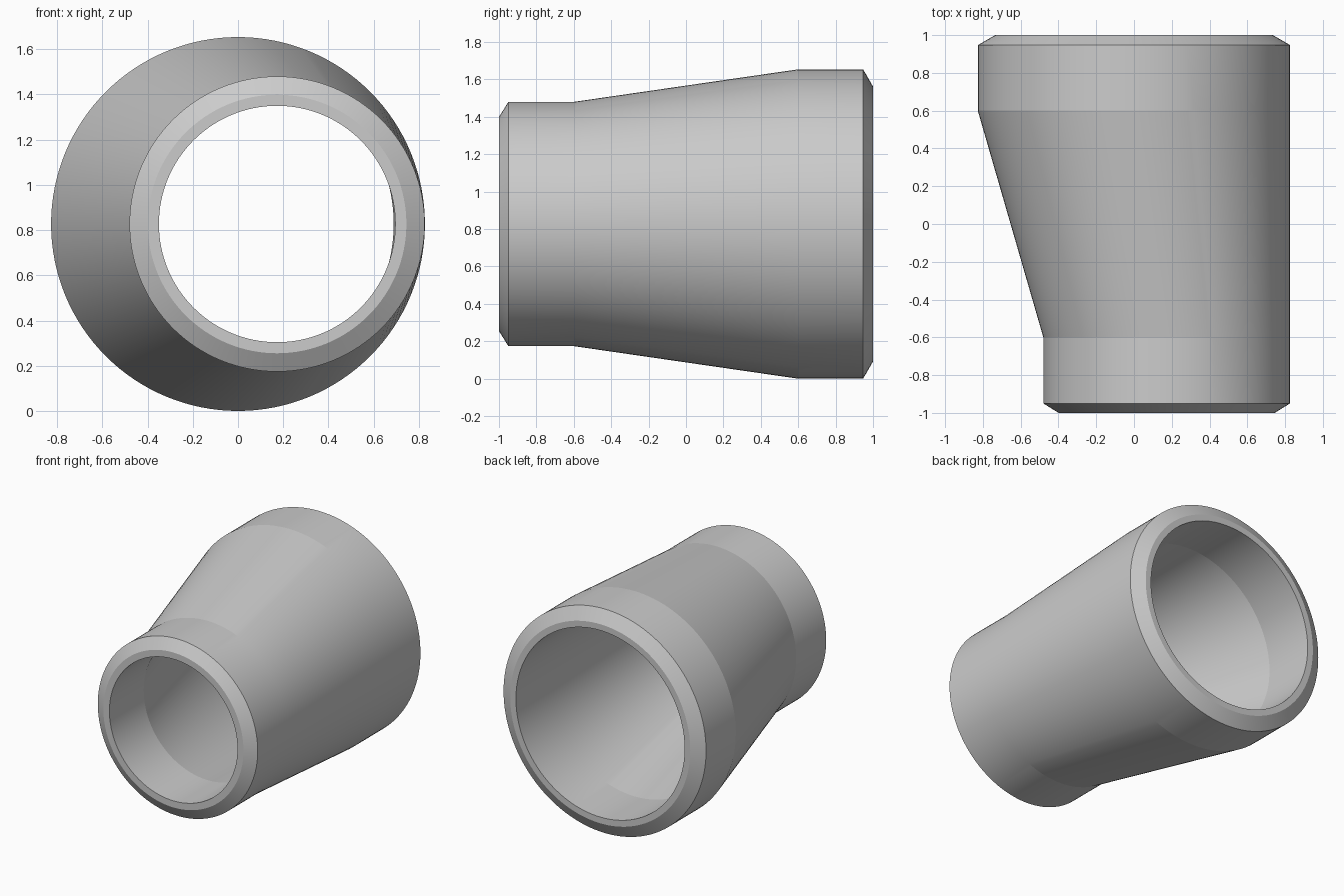
import bpy, bmesh, math

if "Cube" in bpy.data.objects:
    bpy.data.objects.remove(bpy.data.objects["Cube"])

SEGMENTS = 128
CENTRE_Z = 0.827
BIG_X, SMALL_X = 0.0, 0.173

# Closed wall profile: (y, radius, centre x), outside front to back, then inside back to front
rings = [
    (-1.0, 0.572, SMALL_X),
    (-0.95, 0.653, SMALL_X),
    (-0.6, 0.653, SMALL_X),
    (0.6, 0.827, BIG_X),
    (0.947, 0.827, BIG_X),
    (1.0, 0.735, BIG_X),
    (1.0, 0.689, BIG_X),
    (0.6, 0.689, BIG_X),
    (-0.6, 0.523, SMALL_X),
    (-1.0, 0.523, SMALL_X),
]


def add_ring(bm, y, radius, cx):
    step = 2 * math.pi / SEGMENTS
    return [bm.verts.new((cx + radius * math.cos(i * step), y,
                          CENTRE_Z + radius * math.sin(i * step)))
            for i in range(SEGMENTS)]


# Eccentric pipe reducer: skin neighbouring rings into a hollow shell
bm = bmesh.new()
loops = [add_ring(bm, *r) for r in rings]
for a, b in zip(loops, loops[1:] + loops[:1]):
    for i in range(SEGMENTS):
        j = (i + 1) % SEGMENTS
        bm.faces.new((a[i], a[j], b[j], b[i]))
bmesh.ops.recalc_face_normals(bm, faces=bm.faces)

mesh = bpy.data.meshes.new("eccentric_pipe_reducer")
bm.to_mesh(mesh)
bm.free()
reducer = bpy.data.objects.new("eccentric_pipe_reducer", mesh)
bpy.context.collection.objects.link(reducer)

# Smooth round walls, crisp bevels and taper lines
bpy.context.view_layer.objects.active = reducer
reducer.select_set(True)
bpy.ops.object.shade_smooth_by_angle(angle=math.radians(5))
